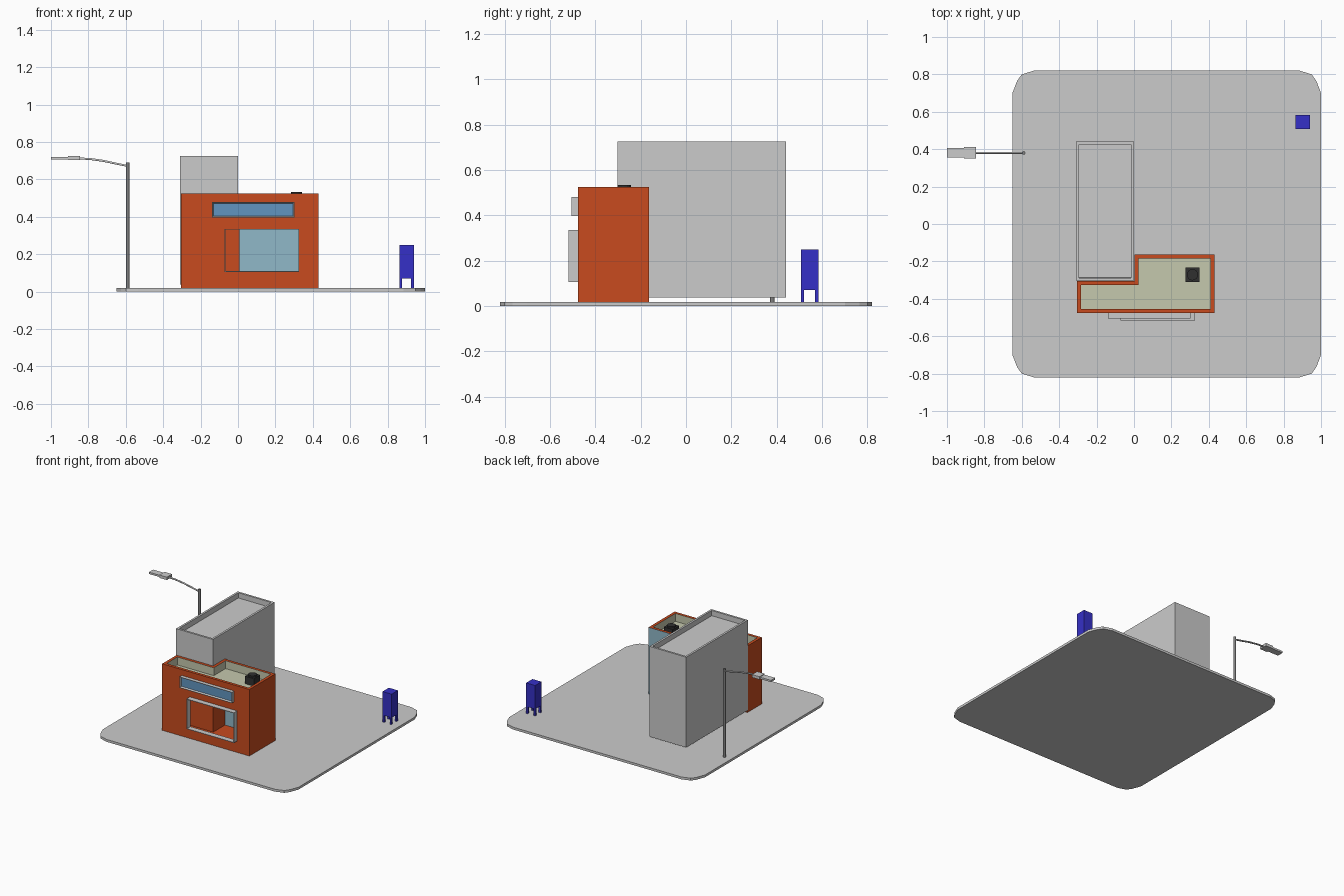
import bpy, bmesh, math
from mathutils import Vector

if "Cube" in bpy.data.objects:
    bpy.data.objects.remove(bpy.data.objects["Cube"])


def material(name, rgb):
    m = bpy.data.materials.new(name)
    m.diffuse_color = (*rgb, 1)
    m.use_nodes = True
    m.node_tree.nodes["Principled BSDF"].inputs["Base Color"].default_value = m.diffuse_color
    return m


ORANGE = material("orange", (0.58, 0.07, 0.013))
CREAM = material("cream", (0.56, 0.58, 0.42))
GLASS = material("glass_blue", (0.28, 0.48, 0.58))
PANEL = material("panel_blue", (0.12, 0.30, 0.53))
BLUE = material("mail_blue", (0.036, 0.03, 0.57))
DARK = material("dark", (0.03, 0.03, 0.03))


def finish(name, bm, *mats):
    bmesh.ops.recalc_face_normals(bm, faces=bm.faces)
    me = bpy.data.meshes.new(name)
    bm.to_mesh(me)
    bm.free()
    for m in mats:
        me.materials.append(m)
    ob = bpy.data.objects.new(name, me)
    bpy.context.collection.objects.link(ob)
    return ob


def add_prism(bm, pts, z0, z1):
    """Extrude a plan outline; returns the top face."""
    lo = [bm.verts.new((x, y, z0)) for x, y in pts]
    hi = [bm.verts.new((x, y, z1)) for x, y in pts]
    n = len(pts)
    bm.faces.new(lo[::-1])
    for i in range(n):
        j = (i + 1) % n
        bm.faces.new((lo[i], lo[j], hi[j], hi[i]))
    return bm.faces.new(hi)


def rect(x0, x1, y0, y1):
    return [(x0, y0), (x1, y0), (x1, y1), (x0, y1)]


def prism(name, pts, z0, z1, *mats):
    bm = bmesh.new()
    add_prism(bm, pts, z0, z1)
    return finish(name, bm, *mats)


def cylinder(name, x, y, z0, z1, r, sides, *mats):
    pts = [(x + r * math.cos(2 * math.pi * i / sides),
            y + r * math.sin(2 * math.pi * i / sides)) for i in range(sides)]
    return prism(name, pts, z0, z1, *mats)


def recess(bm, face, width, depth, slope=0.0):
    """Inset a face and push it inwards."""
    face.normal_update()
    n = face.normal.copy()
    bmesh.ops.inset_region(bm, faces=[face], thickness=width)
    bmesh.ops.inset_region(bm, faces=[face], thickness=max(slope, 1e-4))
    for v in face.verts:
        v.co -= n * depth


def cut(ob, cutter):
    mod = ob.modifiers.new("cut", 'BOOLEAN')
    mod.object, mod.operation, mod.solver = cutter, 'DIFFERENCE', 'EXACT'
    bpy.context.view_layer.objects.active = ob
    bpy.ops.object.modifier_apply(modifier=mod.name)
    bpy.data.objects.remove(cutter)


# ground plate with rounded corners
quarter = [(0.825, 0.70), (0.80, 0.765), (0.775, 0.80), (0.71, 0.82)]
half = quarter + [(-x, y) for x, y in quarter[::-1]]
plate = half + [(-x, -y) for x, y in half]
prism("ground_plate", [(x + 0.175, y) for x, y in plate], 0, 0.018)

# tall grey block with recessed roof
bm = bmesh.new()
top = add_prism(bm, rect(-0.31, 0.0, -0.303, 0.44), 0.037, 0.725)
recess(bm, top, 0.022, 0.04)
finish("tall_block", bm)


# L-shaped shop: hollow room, parapet recess and window opening
def ell(t):
    return [(-0.305 + t, -0.477 + t), (0.43 - t, -0.477 + t), (0.43 - t, -0.163 - t),
            (0.003 + t, -0.163 - t), (0.003 + t, -0.305 - t), (-0.305 + t, -0.305 - t)]


ROOF = 0.465
shop = prism("shop_building", ell(0), 0.018, 0.525, ORANGE, CREAM, GLASS)
cut(shop, prism("room_cutter", ell(0.004), 0.023, ROOF - 0.008))
cut(shop, prism("roof_cutter", ell(0.022), ROOF, 0.6))
cut(shop, prism("window_cutter", rect(-0.07, 0.325, -0.55, -0.45), 0.107, 0.333))
for p in shop.data.polygons:
    c, n = p.center, p.normal
    zs = [shop.data.vertices[i].co.z for i in p.vertices]
    p.material_index = 0
    if min(zs) > ROOF - 0.001 and c.z < 0.52:
        p.material_index = 1          # roof and parapet lining
    elif abs(n.y) > 0.9 and c.x > 0.05 and c.y > -0.18:
        p.material_index = 2          # glazed rear wall

# thin window surround projecting from the front
bm = bmesh.new()
t = 0.004
for x0, x1, z0, z1 in ((-0.072, 0.327, 0.105, 0.105 + t), (-0.072, 0.327, 0.335 - t, 0.335),
                       (-0.072, -0.072 + t, 0.105 + t, 0.335 - t),
                       (0.327 - t, 0.327, 0.105 + t, 0.335 - t)):
    add_prism(bm, rect(x0, x1, -0.517, -0.475), z0, z1)
finish("window_surround", bm)

# blank sign board with sloped rim and blue panel
bm = bmesh.new()
add_prism(bm, rect(-0.14, 0.302, -0.505, -0.476), 0.397, 0.48)
bmesh.ops.recalc_face_normals(bm, faces=bm.faces)
front = min(bm.faces, key=lambda f: f.calc_center_median().y)
recess(bm, front, 0.004, 0.012, 0.008)
front.material_index = 1
finish("sign_board", bm, None, PANEL)

# roof vent
bm = bmesh.new()
top = add_prism(bm, rect(0.275, 0.35, -0.31, -0.233), ROOF, 0.522)
bmesh.ops.inset_region(bm, faces=[top], thickness=0.006)
finish("roof_vent", bm, DARK)
cylinder("vent_cap", 0.3125, -0.2715, 0.52, 0.533, 0.03, 16, DARK)

# street lamp: post, tapered arm and head
LY = 0.38
cylinder("lamp_post", -0.59, LY, 0.018, 0.69, 0.0095, 12,
         material("post_grey", (0.22, 0.22, 0.22)))
arm = bpy.data.curves.new("lamp_arm", 'CURVE')
arm.dimensions = '3D'
arm.bevel_depth, arm.bevel_resolution = 0.006, 1
path = [(-0.59, 0.672), (-0.65, 0.684), (-0.72, 0.699), (-0.79, 0.709), (-0.85, 0.712)]
sp = arm.splines.new('POLY')
sp.points.add(len(path) - 1)
for pt, (x, z) in zip(sp.points, path):
    pt.co = (x, LY, z, 1)
arm.use_fill_caps = True
bpy.context.collection.objects.link(bpy.data.objects.new("lamp_arm", arm))

prism("lamp_lens", rect(-1.0, -0.90, LY - 0.025, LY + 0.025), 0.706, 0.720)
bm = bmesh.new()
top = add_prism(bm, rect(-0.908, -0.845, LY - 0.031, LY + 0.031), 0.703, 0.719)
bmesh.ops.inset_region(bm, faces=[top], thickness=0.012)
for v in top.verts:
    v.co.z += 0.006
finish("lamp_housing", bm)

# mailbox: body with tapered top, four legs
MX, MY, R = 0.902, 0.545, 0.038
bm = bmesh.new()
top = add_prism(bm, rect(MX - R, MX + R, MY - R, MY + R), 0.07, 0.222)
bmesh.ops.inset_region(bm, faces=[top], thickness=0.014)
for v in top.verts:
    v.co.z = 0.25
finish("mailbox_body", bm, BLUE)
bm = bmesh.new()
for sx in (-1, 1):
    for sy in (-1, 1):
        cx, cy = MX + sx * (R - 0.007), MY + sy * (R - 0.007)
        add_prism(bm, rect(cx - 0.007, cx + 0.007, cy - 0.007, cy + 0.007), 0.018, 0.071)
finish("mailbox_legs", bm, BLUE)
